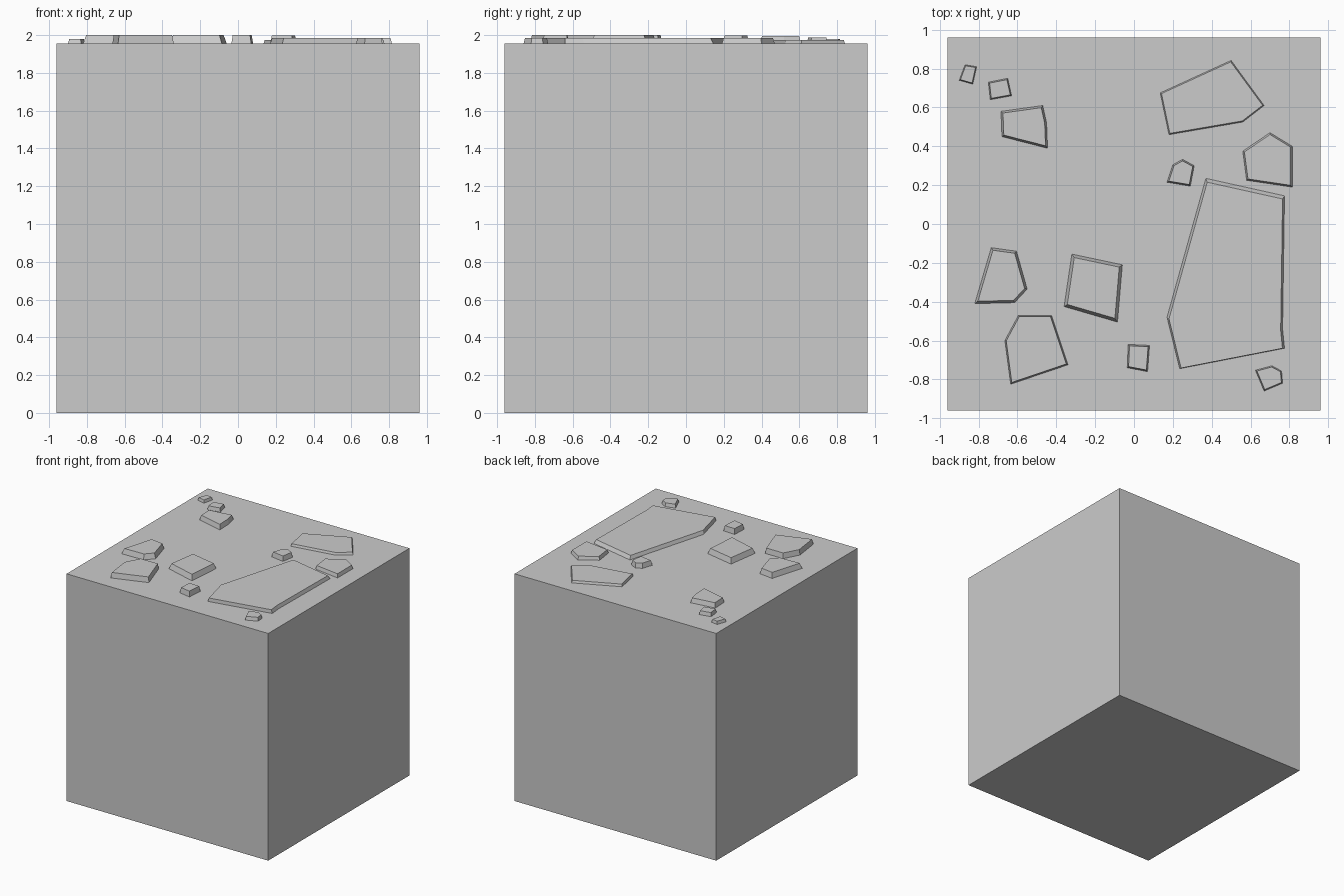
import bpy, bmesh
from mathutils import Vector

if "Cube" in bpy.data.objects:
    bpy.data.objects.remove(bpy.data.objects["Cube"])

TOP = 1.955


def make_object(name, bm):
    bmesh.ops.recalc_face_normals(bm, faces=bm.faces)
    me = bpy.data.meshes.new(name)
    bm.to_mesh(me)
    bm.free()
    ob = bpy.data.objects.new(name, me)
    bpy.context.collection.objects.link(ob)


def inset(pts, d):
    """Mitred inset of a clockwise outline."""
    out = []
    for i, p in enumerate(pts):
        a = (p - pts[i - 1]).normalized()
        b = (pts[(i + 1) % len(pts)] - p).normalized()
        na, nb = Vector((a.y, -a.x)), Vector((b.y, -b.x))
        out.append(p + (na + nb) * d / (1 + na.dot(nb)))
    return out


def slab(name, height, outline, bevel=0.008, shift=(0, 0)):
    """Flat stone with sloping sides; outline runs clockwise."""
    low = [Vector(p) for p in outline]
    high = [p + Vector(shift) for p in inset(low, bevel)]
    bm = bmesh.new()
    lo = [bm.verts.new((p.x, p.y, TOP)) for p in low]
    hi = [bm.verts.new((p.x, p.y, height)) for p in high]
    n = len(lo)
    bm.faces.new(lo)
    bm.faces.new(hi)
    for i in range(n):
        j = (i + 1) % n
        bm.faces.new((lo[i], lo[j], hi[j], hi[i]))
    make_object(name, bm)


# Main block
bm = bmesh.new()
bmesh.ops.create_cube(bm, size=1)
for v in bm.verts:
    v.co = (v.co.x * 1.92, v.co.y * 1.92, (v.co.z + 0.5) * TOP)
make_object("block", bm)

# Back left stones
slab("stone_back_left_tiny", 1.98, [(-.87, .82), (-.81, .81), (-.83, .72), (-.90, .74)], .005)
slab("stone_back_left_small", 1.987, [(-.75, .73), (-.65, .75), (-.63, .66), (-.74, .64)], .006)
slab("stone_back_left", 1.995, [(-.685, .58), (-.47, .61), (-.45, .52), (-.445, .39), (-.68, .45)], .01)

# Back right stones
slab("stone_back_right", 1.975, [(.135, .675), (.50, .842), (.67, .61), (.56, .525), (.18, .46)], .006)
slab("stone_right", 1.985, [(.56, .375), (.70, .47), (.815, .40), (.815, .19), (.58, .225)], .008)
slab("stone_centre_small", 1.997, [(.20, .305), (.25, .333), (.31, .30), (.29, .195), (.17, .215)], .007)

# Large slab
slab("slab_large", 1.985, [(.37, .235), (.775, .145), (.765, -.54), (.775, -.64),
                           (.235, -.745), (.17, -.48)], .01, (0, -.008))

# Front left stones
slab("stone_left", 2.0, [(-.735, -.122), (-.605, -.14), (-.55, -.335), (-.615, -.405), (-.82, -.41)], .012)
slab("stone_centre", 2.0, [(-.32, -.155), (-.06, -.21), (-.085, -.505), (-.36, -.425)], .015)
slab("stone_front_left", 2.0, [(-.595, -.47), (-.425, -.47), (-.34, -.725), (-.635, -.825), (-.665, -.60)], .007)

# Small front stones
slab("stone_front_small", 2.0, [(-.03, -.62), (.08, -.625), (.07, -.76), (-.035, -.74)], .007)
slab("stone_front_right_small", 1.985, [(.625, -.753), (.71, -.73), (.76, -.757), (.765, -.82), (.67, -.86)], .006)
